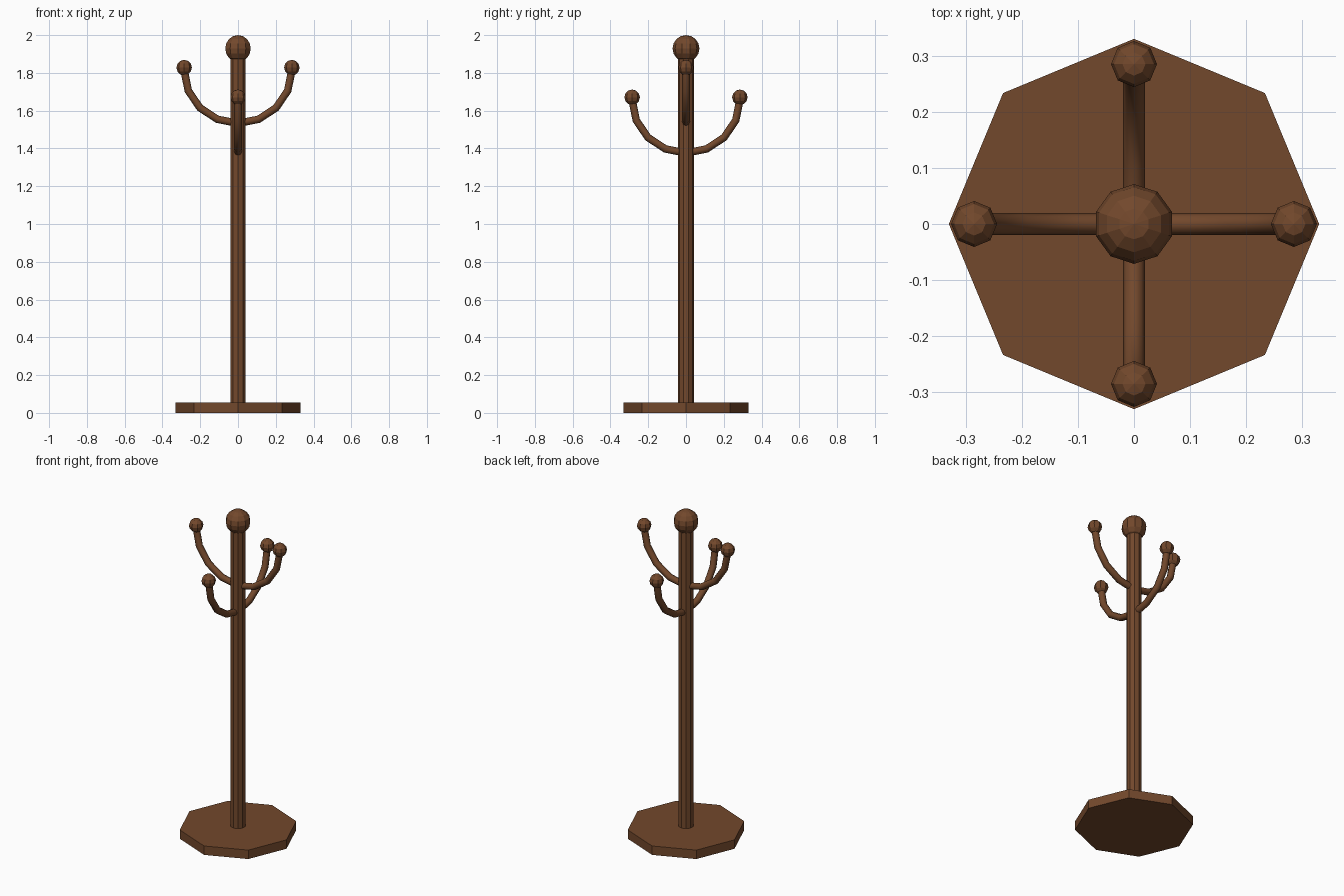
import bpy
from math import sin, cos, pi, radians

if "Cube" in bpy.data.objects:
    bpy.data.objects.remove(bpy.data.objects["Cube"])

wood = bpy.data.materials.new("wood")
wood.diffuse_color = (0.17, 0.065, 0.025, 1)
wood.use_nodes = True
wood.node_tree.nodes["Principled BSDF"].inputs["Base Color"].default_value = wood.diffuse_color


def finish(name):
    obj = bpy.context.object
    obj.name = name
    obj.data.materials.append(wood)
    return obj


def cylinder(name, sides, radius, z0, z1):
    bpy.ops.mesh.primitive_cylinder_add(vertices=sides, radius=radius, depth=z1 - z0,
                                        location=(0, 0, (z0 + z1) / 2))
    return finish(name)


def ball(name, segments, rings, radius, location):
    bpy.ops.mesh.primitive_uv_sphere_add(segments=segments, ring_count=rings,
                                         radius=radius, location=location)
    return finish(name)


def arm(name, angle, z):
    # quarter-circle rod sweeping out and up from the pole
    curve = bpy.data.curves.new(name, "CURVE")
    curve.dimensions = "3D"
    curve.bevel_depth = 0.02
    curve.bevel_resolution = 2
    curve.use_fill_caps = True
    spline = curve.splines.new("POLY")
    spline.points.add(4)
    for i, p in enumerate(spline.points):
        t = i * pi / 8
        r = 0.285 * sin(t)
        p.co = (r * cos(angle), r * sin(angle), z + 0.28 * (1 - cos(t)), 1)
    curve.materials.append(wood)
    bpy.context.collection.objects.link(bpy.data.objects.new(name, curve))
    # knob on the tip
    ball(name + "_knob", 8, 6, 0.041,
         (0.285 * cos(angle), 0.285 * sin(angle), z + 0.295))


# Base, pole and finial
cylinder("base", 8, 0.33, 0, 0.055)
cylinder("pole", 10, 0.043, 0.05, 1.92)
ball("finial", 10, 8, 0.071, (0, 0, 1.929))

# Two pairs of hooks: upper along x, lower along y
for i, side in enumerate(("right", "back", "left", "front")):
    arm(side + "_hook", radians(90 * i), 1.533 if i % 2 == 0 else 1.376)
